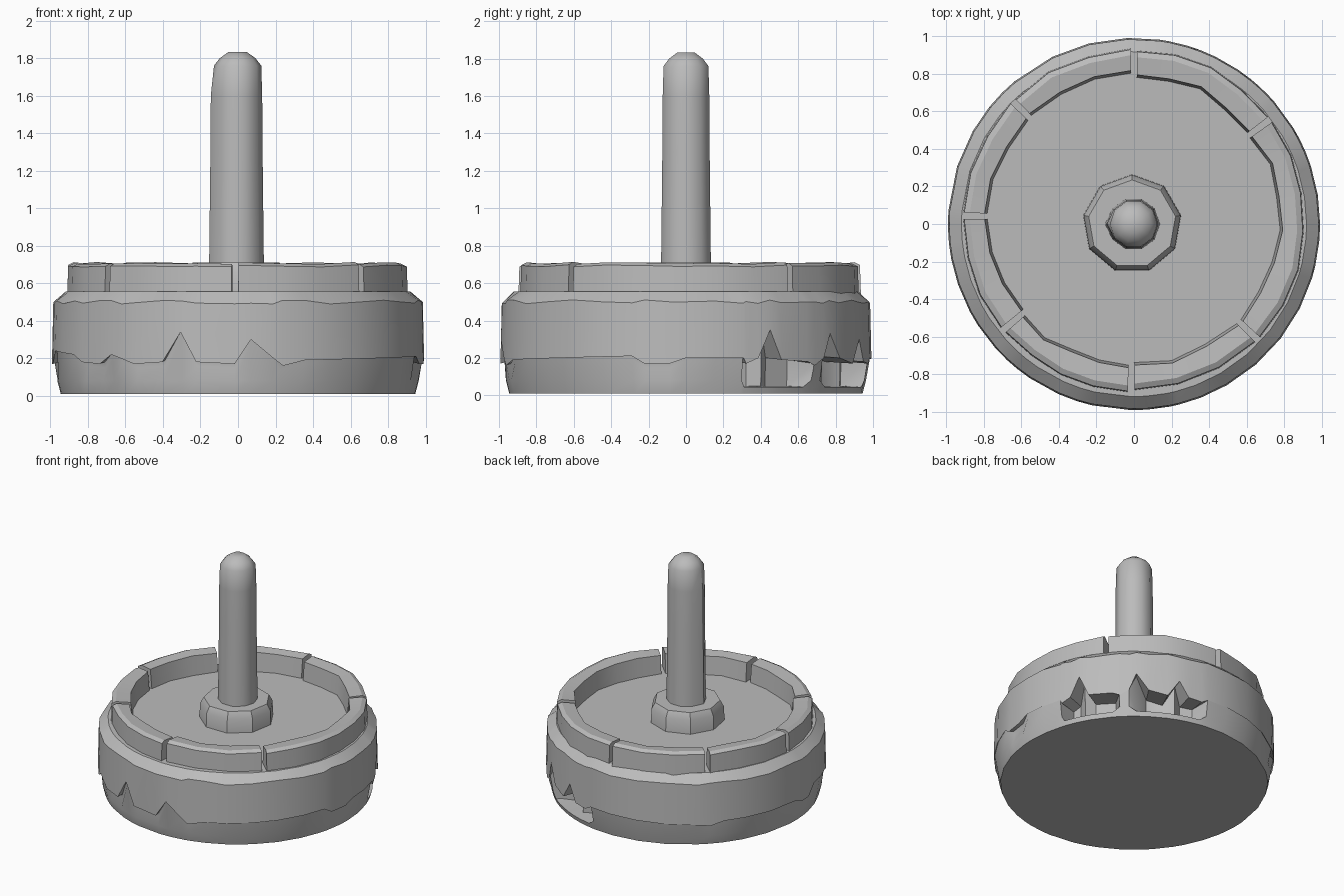
import bpy, bmesh, math, random
from math import sin, cos, radians

if "Cube" in bpy.data.objects:
    bpy.data.objects.remove(bpy.data.objects["Cube"])

random.seed(4)
grey = bpy.data.materials.new("stone_grey")
grey.diffuse_color = (0.5, 0.5, 0.5, 1)
grey.use_nodes = True
grey.node_tree.nodes["Principled BSDF"].inputs["Base Color"].default_value = grey.diffuse_color


def finish(name, bm, angle=35):
    bmesh.ops.recalc_face_normals(bm, faces=bm.faces)
    me = bpy.data.meshes.new(name)
    bm.to_mesh(me)
    bm.free()
    me.materials.append(grey)
    ob = bpy.data.objects.new(name, me)
    bpy.context.collection.objects.link(ob)
    bpy.ops.object.select_all(action='DESELECT')
    bpy.context.view_layer.objects.active = ob
    ob.select_set(True)
    bpy.ops.object.shade_smooth_by_angle(angle=radians(angle))
    return ob


def skin(bm, columns, closed):
    """Join columns of points into a surface; returns the vertex columns."""
    cols = [[bm.verts.new(p) for p in c] for c in columns]
    n = len(cols)
    for i in range(n if closed else n - 1):
        a, b = cols[i], cols[(i + 1) % n]
        for j in range(len(a) - 1):
            bm.faces.new((a[j], b[j], b[j + 1], a[j + 1]))
    return cols


def polar(r, deg, z, cx=0, cy=0):
    return (cx + r * cos(radians(deg)), cy + r * sin(radians(deg)), z)


# Drum: chipped lower edge given as (azimuth, lip height, chip depth)
LIP = [(0, .20, 0), (18, .20, 0), (19, .17, .16), (23, .20, .16), (27, .35, .10),
       (31, .19, .16), (41, .18, .16), (44, .16, 0), (48, .2, 0), (51, .33, .05),
       (56, .2, .16), (64, .17, .16), (69, .30, .10), (73, .18, .16), (79, .17, .14),
       (82, .2, 0), (130, .18, 0), (135, .17, .02), (141, .2, 0), (176, .2, 0),
       (181, .17, .03), (186, .17, .03), (191, .24, 0), (208, .22, 0), (213, .18, .03),
       (222, .17, .03), (227, .22, 0), (231, .2, 0), (236, .17, .03), (246, .18, .03),
       (252, .34, .0), (257, .18, .03), (269, .17, .03), (274, .3, 0), (281, .2, 0),
       (284, .16, .02), (291, .19, 0), (343, .21, 0), (347, .17, .03), (355, .17, .03),
       (360, .20, 0)]


def lip_at(a):
    for p, q in zip(LIP, LIP[1:]):
        if p[0] <= a <= q[0]:
            t = (a - p[0]) / (q[0] - p[0])
            return p[1] + t * (q[1] - p[1]), p[2] + t * (q[2] - p[2])


angles = sorted({p[0] for p in LIP[:-1]} | set(range(92, 128, 12)) | set(range(150, 174, 12))
                | {9, 199, 300, 311, 322, 333})
cols = []
for a in angles:
    z, d = lip_at(a)
    low = .045 if d > .04 else .08
    cols.append([polar(.945, a, .01), polar(.955 if d > .04 else .963, a, low),
                 polar(.98 - d, a, low + .005 if d > .04 else z - .02),
                 polar(.985 - d, a, z + .01), polar(.992, a, z),
                 polar(.985, a, .50 + .01 * sin(a)), polar(.92, a, .555)])
bm = bmesh.new()
vc = skin(bm, cols, True)
bm.faces.new([c[0] for c in vc])
bm.faces.new([c[-1] for c in vc])
finish("drum", bm, 32)

# Rim: worn curved blocks separated by narrow gaps
GAPS = [36.5, 90, 135.5, 178.5, 220, 269, 316, 396.5]
for k, (g0, g1) in enumerate(zip(GAPS, GAPS[1:])):
    a0, a1 = g0 + 1.1, g1 - 1.1
    n = max(3, round((a1 - a0) / 13))
    cols = []
    for i in range(n + 1):
        a = a0 + (a1 - a0) * i / n
        ri = .785 + random.uniform(-.015, .015)
        ro = .905 + random.uniform(-.008, .008)
        zt = .71 + random.uniform(-.008, .004)
        ring = [(ri - .015, .54), (ri, zt - .01), (ro - .03, zt), (ro, zt - .015), (ro + .005, .54)]
        cols.append([polar(r, a, z, 0, .02) for r, z in ring])
    bm = bmesh.new()
    vc = skin(bm, cols, False)
    for i in range(n):
        bm.faces.new((vc[i][0], vc[i][4], vc[i + 1][4], vc[i + 1][0]))
    bm.faces.new(vc[0])
    bm.faces.new(vc[-1])
    finish("rim_block_%d" % (k + 1), bm, 30)


def lathe(name, profile, sides, cx, cy, turn, bulge=None, angle=40):
    cols = [[polar(r + (bulge(i, z) if bulge else 0), turn + 360 * i / sides, z, cx, cy)
             for r, z in profile] for i in range(sides)]
    bm = bmesh.new()
    vc = skin(bm, cols, True)
    bm.faces.new([c[0] for c in vc])
    bm.faces.new([c[-1] for c in vc])
    finish(name, bm, angle)


# Collar: faceted socket at the foot of the post
lathe("collar", [(.265, .54), (.262, .66), (.235, .71)], 9, -.01, 0, 10, None, 30)

# Post: rounded top, one ridge along its left side
lathe("post", [(.14, .69), (.133, 1.3), (.131, 1.6), (.126, 1.76), (.095, 1.80), (.05, 1.832)],
      10, -.002, 0, 0, lambda i, z: .012 if i == 5 and z < 1.65 else 0)
